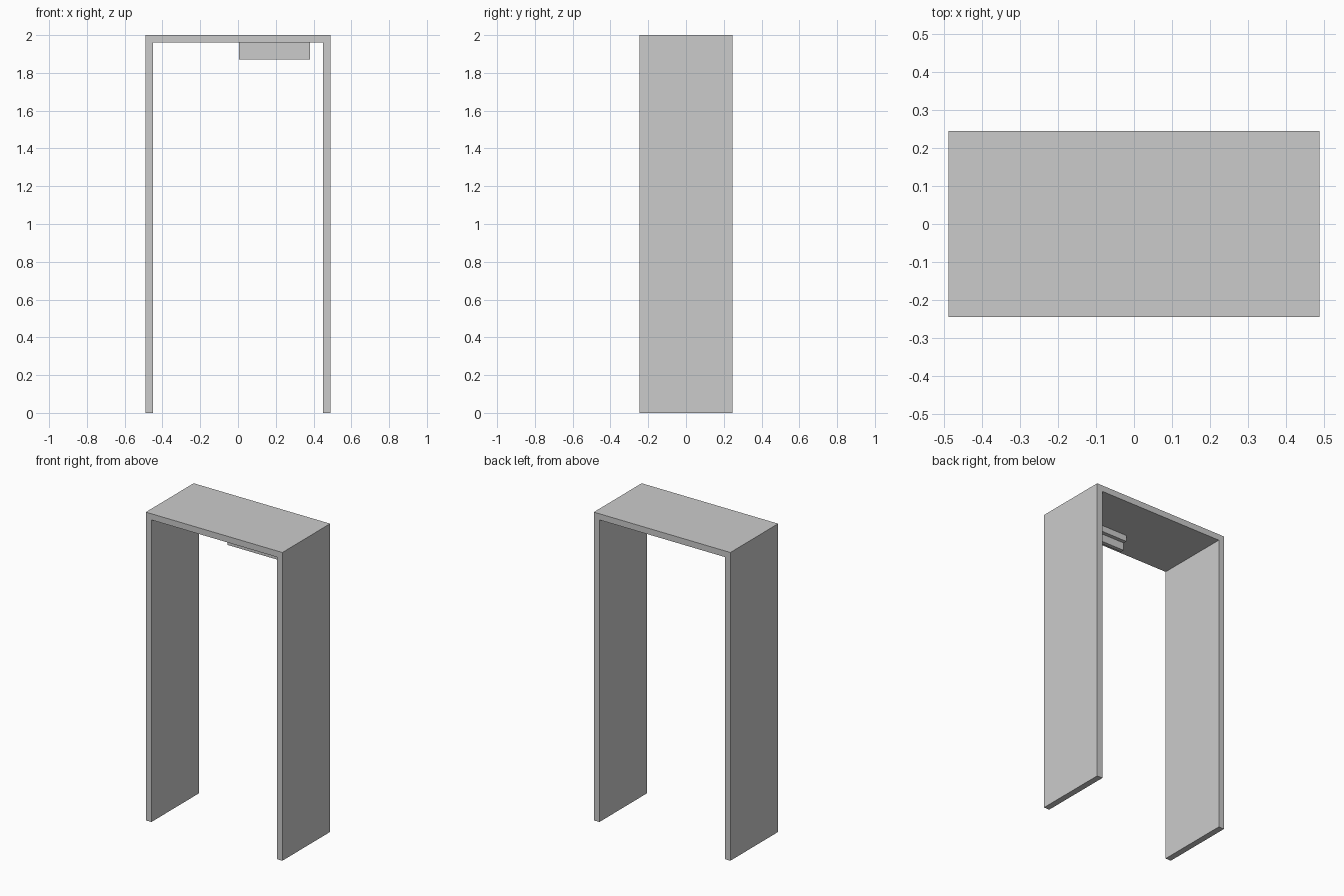
import bpy

if "Cube" in bpy.data.objects:
    bpy.data.objects.remove(bpy.data.objects["Cube"])

W, D, H, T = 0.49, 0.245, 2.0, 0.04  # half width, half depth, height, board thickness


def prism(name, profile, y0, y1):
    """Extrude an x-z profile along y."""
    n = len(profile)
    verts = [(x, y, z) for y in (y0, y1) for x, z in profile]
    faces = [list(range(n)), list(range(2 * n - 1, n - 1, -1))]
    faces += [[i, i + n, (i + 1) % n + n, (i + 1) % n] for i in range(n)]
    mesh = bpy.data.meshes.new(name)
    mesh.from_pydata(verts, [], faces)
    ob = bpy.data.objects.new(name, mesh)
    bpy.context.collection.objects.link(ob)
    return ob


# Side panels with mitred tops
for name, s in (("left_panel", -1), ("right_panel", 1)):
    pts = [(s * W, 0), (s * W, H), (s * (W - T), H - T), (s * (W - T), 0)]
    prism(name, pts if s < 0 else pts[::-1], -D, D)

# Top panel, mitred at both ends
prism("top_panel", [(-W, H), (W, H), (W - T, H - T), (-W + T, H - T)], -D, D)

# Stepped bracket hanging under the top
for name, z0, z1, back in (("bracket_upper", 1.92, H - T, -0.065),
                           ("bracket_lower", 1.87, 1.92, -0.09)):
    prism(name, [(0.005, z0), (0.005, z1), (0.38, z1), (0.38, z0)], -0.115, back)

# Consistent outward normals
import bmesh
for ob in bpy.context.collection.objects:
    bm = bmesh.new()
    bm.from_mesh(ob.data)
    bmesh.ops.recalc_face_normals(bm, faces=bm.faces)
    bm.to_mesh(ob.data)
    bm.free()
